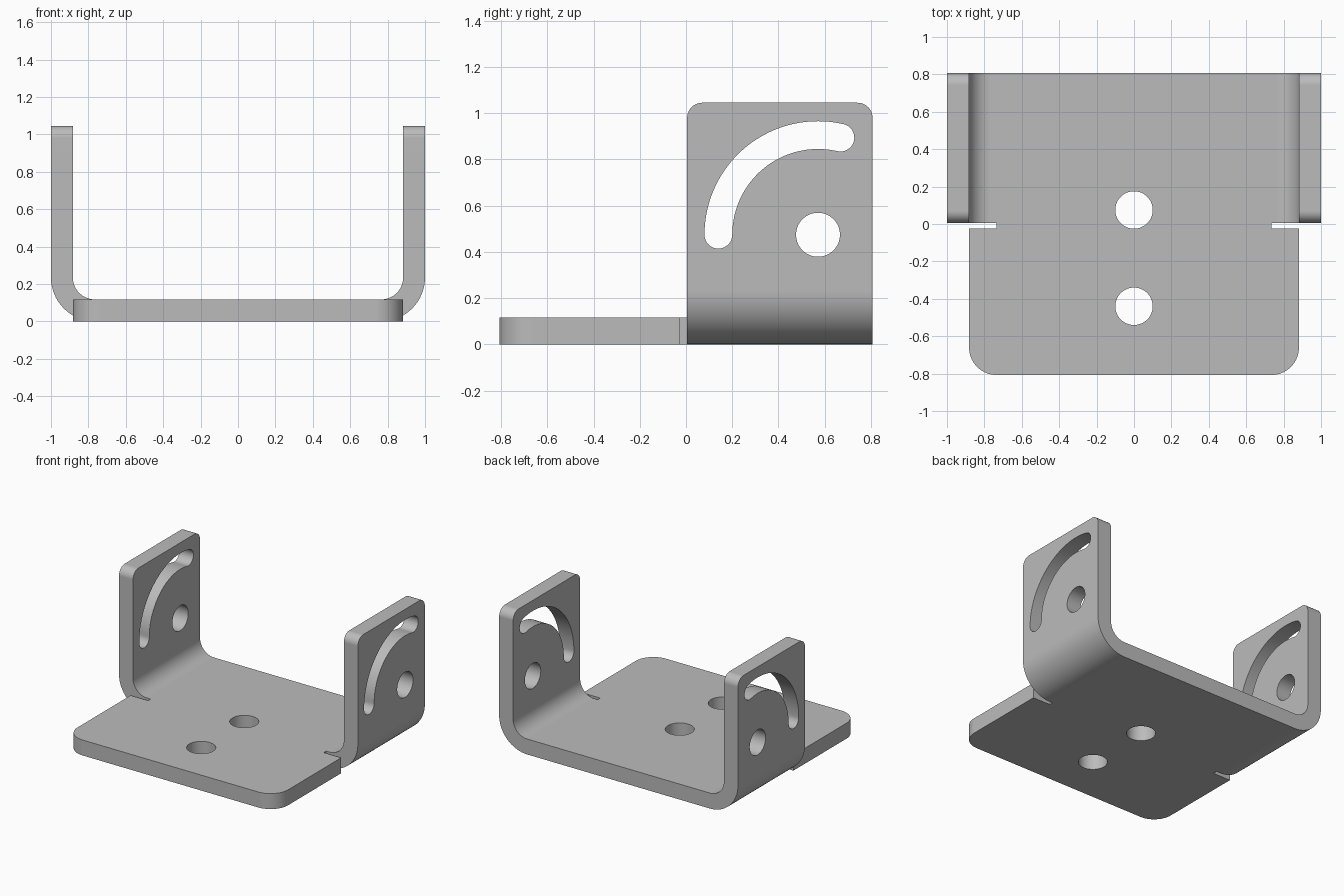
import bpy, bmesh
from math import cos, sin, pi, radians
from mathutils import Vector

cube = bpy.data.objects.get("Cube")
if cube:
    bpy.data.objects.remove(cube, do_unlink=True)

THICK = 0.117
BEND = 0.235           # outer bend radius
HALF_Y = 0.807
EAR_FRONT = 0.005
EAR_TOP = 1.045
PIVOT = (0.571, 0.474)  # y, z of the pivot hole

steel = bpy.data.materials.new("grey steel")
steel.use_nodes = True
grey = (0.5, 0.5, 0.5, 1)
steel.diffuse_color = grey
steel.node_tree.nodes["Principled BSDF"].inputs["Base Color"].default_value = grey


def arc(cx, cy, r, a0, a1, steps=16):
    """Points on an arc, angles in degrees."""
    angles = [radians(a0 + (a1 - a0) * i / steps) for i in range(steps + 1)]
    return [(cx + r * cos(a), cy + r * sin(a)) for a in angles]


def mirrored(half):
    """Close a right-hand half outline with its mirror image."""
    return half + [(-x, y) for x, y in reversed(half)]


def prism(name, outline, axis, start, end):
    """Extrude a 2D outline along the x, y or z axis."""
    place = {"x": lambda a, b: (start, a, b),
             "y": lambda a, b: (a, start, b),
             "z": lambda a, b: (a, b, start)}[axis]
    bm = bmesh.new()
    face = bm.faces.new([bm.verts.new(place(a, b)) for a, b in outline])
    out = bmesh.ops.extrude_face_region(bm, geom=[face])
    shift = Vector([(end - start) * (axis == k) for k in "xyz"])
    bmesh.ops.translate(bm, vec=shift,
                        verts=[v for v in out["geom"] if isinstance(v, bmesh.types.BMVert)])
    bmesh.ops.recalc_face_normals(bm, faces=bm.faces)
    mesh = bpy.data.meshes.new(name)
    bm.to_mesh(mesh)
    bm.free()
    mesh.materials.append(steel)
    obj = bpy.data.objects.new(name, mesh)
    bpy.context.collection.objects.link(obj)
    return obj


def combine(target, other, operation):
    """Apply a boolean and remove the helper object."""
    mod = target.modifiers.new(operation, "BOOLEAN")
    mod.operation, mod.solver, mod.object = operation, "EXACT", other
    bpy.context.view_layer.objects.active = target
    bpy.ops.object.modifier_apply(modifier=mod.name)
    bpy.data.objects.remove(other, do_unlink=True)


# Bent channel: floor and two upright ears
bend_x = 1 - BEND
section = mirrored(arc(bend_x, BEND, BEND, -90, 0)
                   + [(1, EAR_TOP), (1 - THICK, EAR_TOP)]
                   + arc(bend_x, BEND, BEND - THICK, 0, -90))
bracket = prism("bracket", section, "y", EAR_FRONT, HALF_Y)

# Rounded upper corners of the ears
bm = bmesh.new()
bm.from_mesh(bracket.data)
corners = [e for e in bm.edges
           if all(v.co.z > EAR_TOP - 0.01 for v in e.verts)
           and abs(e.verts[0].co.y - e.verts[1].co.y) < 0.001]
bmesh.ops.bevel(bm, geom=corners, offset=0.065, offset_type="OFFSET",
                segments=10, profile=0.5, affect="EDGES")
bm.to_mesh(bracket.data)
bm.free()

# Front plate with rounded corners and narrow neck that leaves the relief slits
plate_x, corner, neck_x, slit_y = 0.882, 0.147, 0.735, -0.025
plate = prism("front_plate",
              mirrored(arc(plate_x - corner, corner - HALF_Y, corner, -90, 0)
                       + [(plate_x, slit_y), (neck_x, slit_y), (neck_x, 0.3)]),
              "z", 0, THICK)
combine(bracket, plate, "UNION")

# Mounting holes in the floor
for y in (0.075, -0.44):
    hole = prism("mount_hole", arc(0, y, 0.1, 0, 360, 64)[:-1], "z", -0.1, 0.3)
    combine(bracket, hole, "DIFFERENCE")

# Pivot holes and curved slots through both ears
slot_r, slot_w, slot_end = 0.431, 0.06, 77
py, pz = PIVOT
end = radians(slot_end)
slot = (arc(py, pz, slot_r + slot_w, slot_end, 180, 40)
        + arc(py - slot_r, pz, slot_w, 180, 360)[1:-1]
        + arc(py, pz, slot_r - slot_w, 180, slot_end, 40)
        + arc(py + slot_r * cos(end), pz + slot_r * sin(end), slot_w,
              slot_end - 180, slot_end)[1:-1])
for name, outline in (("pivot_hole", arc(py, pz, 0.095, 0, 360, 64)[:-1]),
                      ("curved_slot", slot)):
    combine(bracket, prism(name, outline, "x", -1.2, 1.2), "DIFFERENCE")

# Smooth bends and holes, crisp sheet edges
bpy.ops.object.select_all(action="DESELECT")
bracket.select_set(True)
bpy.context.view_layer.objects.active = bracket
bpy.ops.object.shade_smooth_by_angle(angle=radians(30))
weighted = bracket.modifiers.new("flat_face_normals", "WEIGHTED_NORMAL")
weighted.keep_sharp = True
